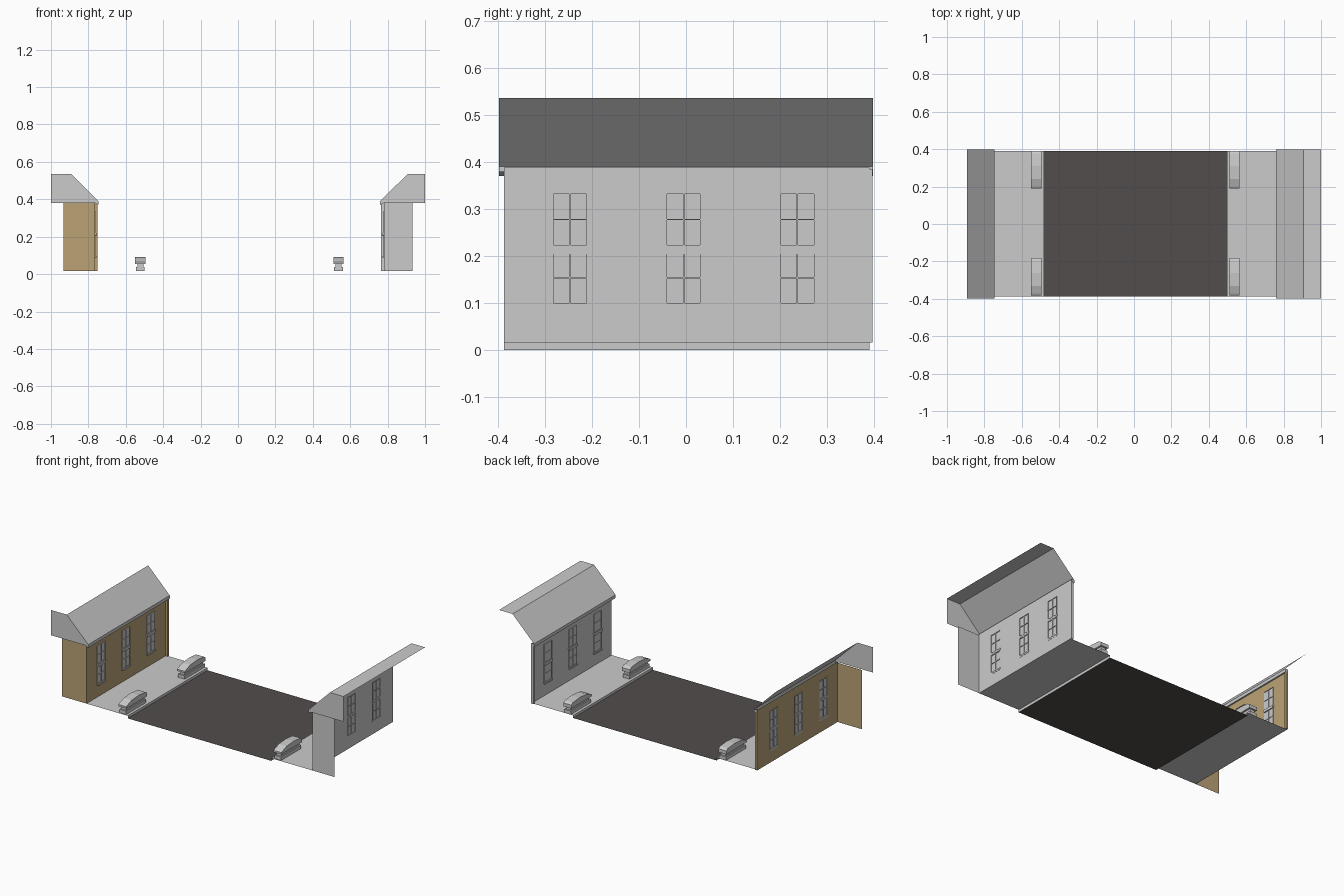
import bpy, bmesh

if "Cube" in bpy.data.objects:
    bpy.data.objects.remove(bpy.data.objects["Cube"])

OFF = 0.0075          # the street axis sits slightly right of centre
Y0, Y1 = -0.387, 0.391
PAVE = 0.016


def material(name, rgb):
    m = bpy.data.materials.new(name)
    m.diffuse_color = (*rgb, 1)
    m.use_nodes = True
    m.node_tree.nodes["Principled BSDF"].inputs["Base Color"].default_value = m.diffuse_color
    return m


brown = material("brown_wall", (0.50, 0.37, 0.18))
asphalt = material("asphalt", (0.085, 0.075, 0.072))


def finish(name, bm, mat=None, normals=True):
    bmesh.ops.remove_doubles(bm, verts=bm.verts, dist=1e-5)
    if normals:
        bmesh.ops.recalc_face_normals(bm, faces=bm.faces)
    me = bpy.data.meshes.new(name)
    bm.to_mesh(me)
    bm.free()
    ob = bpy.data.objects.new(name, me)
    bpy.context.collection.objects.link(ob)
    if mat:
        me.materials.append(mat)
    return ob


def poly(bm, pts):
    return bm.faces.new([bm.verts.new(p) for p in pts])


def box(bm, x, y, z):
    """Box from three (min, max) ranges."""
    v = bmesh.ops.create_cube(bm, size=1)["verts"]
    for p in v:
        for i, r in enumerate((x, y, z)):
            p.co[i] = (r[0] + r[1]) / 2 + p.co[i] * (r[1] - r[0])


def strip(bm, profile, y0, y1):
    """Open sheet: an x-z profile swept along y."""
    for (xa, za), (xb, zb) in zip(profile, profile[1:]):
        poly(bm, [(xa, y0, za), (xb, y0, zb), (xb, y1, zb), (xa, y1, za)])


def prism(bm, profile, x0, x1):
    """Closed y-z profile extruded along x."""
    f = poly(bm, [(x0, y, z) for y, z in profile])
    g = bmesh.ops.extrude_face_region(bm, geom=[f])["geom"]
    for v in g:
        if isinstance(v, bmesh.types.BMVert):
            v.co.x = x1


# road
bm = bmesh.new()
strip(bm, [(-0.49 + OFF, 0), (0.49 + OFF, 0)], Y0, Y1)
finish("road", bm, asphalt)

WIN_Y = (-0.247, -0.005, 0.237)
WIN_Z = ((0.097, 0.210), (0.220, 0.335))
HALF = 0.038


def side(s, tag, mat):
    X = lambda u: s * u + OFF
    span = lambda a, b: tuple(sorted((X(a), X(b))))

    # pavement with kerb face
    bm = bmesh.new()
    strip(bm, [(X(0.49), 0), (X(0.49), PAVE), (X(0.7725), PAVE)], Y0, Y1)
    finish(tag + "_pavement", bm)

    # street wall with window openings, plus one end wall
    bm = bmesh.new()
    ys = [Y0] + [y + d for y in WIN_Y for d in (-HALF, HALF)] + [Y1]
    zs = [PAVE] + [z for r in WIN_Z for z in r] + [0.388]
    x = X(0.7725)
    for i in range(len(ys) - 1):
        for j in range(len(zs) - 1):
            if not (i % 2 and j % 2):
                a, b, c, d = ys[i], ys[i + 1], zs[j], zs[j + 1]
                poly(bm, [(x, a, c), (x, b, c), (x, b, d), (x, a, d)])
    xo = s * 0.932
    poly(bm, [(x, Y0, PAVE), (xo, Y0, PAVE), (xo, Y0, 0.382), (x, Y0, 0.382)])
    finish(tag + "_walls", bm, mat)

    # corner trim at the far end
    bm = bmesh.new()
    box(bm, span(0.7575, 0.7725), (0.385, 0.397), (PAVE, 0.385))
    finish(tag + "_corner_trim", bm, mat)

    # windows: panes, frames, glazing bars and sills
    glass, frame, sill = bmesh.new(), bmesh.new(), bmesh.new()
    t = 0.003
    for yc in WIN_Y:
        a, b = yc - HALF, yc + HALF
        for c, d in WIN_Z:
            m = (c + d) / 2
            x = X(0.7705)
            poly(glass, [(x, a, c), (x, b, c), (x, b, d), (x, a, d)])
            for y in ((a, a + t), (yc - t / 2, yc + t / 2), (b - t, b)):
                box(frame, span(0.768, 0.7745), y, (c, d))
            for z in ((c, c + t), (m - t / 2, m + t / 2), (d - t, d)):
                box(frame, span(0.7675, 0.775), (a, b), z)
        # sloping-ended sills
        for z0, z1 in ((0.088, 0.097), (0.204, 0.220)):
            prism(sill, [(a - 0.003, z1), (a - 0.002, z0 + 0.004), (a + 0.003, z0),
                         (b - 0.003, z0), (b + 0.002, z0 + 0.004), (b + 0.003, z1)],
                  X(0.764), X(0.7735))
    finish(tag + "_window_panes", glass)
    finish(tag + "_window_frames", frame)
    finish(tag + "_window_sills", sill)

    # roof sheet, eave and gable cap; only the right roof has its flat top
    bm = bmesh.new()
    prof = [(X(0.7725), 0.380), (X(0.7525), 0.370), (X(0.7525), 0.390), (X(0.90), 0.536)]
    if s > 0:
        prof.append((1.0, 0.536))
    strip(bm, prof, -0.398, 0.398)
    cap = prof[:4] + [(s, 0.536), (s, 0.380)]
    poly(bm, [(x, -0.398, z) for x, z in cap])
    poly(bm, [(x, 0.398, z) for x, z in prof[:3] + [(X(0.7725), 0.390)]])
    finish(tag + "_roof", bm)

    # stacked kerbside units: base, recessed waist, arched top
    for n, yc in (("front", -0.281), ("back", 0.291)):
        bm = bmesh.new()
        ends = (yc - 0.098, yc + 0.098)
        box(bm, span(0.507, 0.553), ends, (PAVE, 0.037))
        box(bm, span(0.514, 0.546), (yc - 0.09, yc + 0.09), (0.037, 0.055))
        arch = [(-0.1, 0.055), (-0.1, 0.066), (-0.09, 0.072), (-0.05, 0.087), (0.02, 0.092),
                (0.085, 0.086), (0.1, 0.076), (0.1, 0.055)]
        prism(bm, [(yc + y, z) for y, z in arch], *span(0.503, 0.557))
        finish(f"{tag}_{n}_kerb_unit", bm)


side(-1, "left", brown)
side(1, "right", None)
